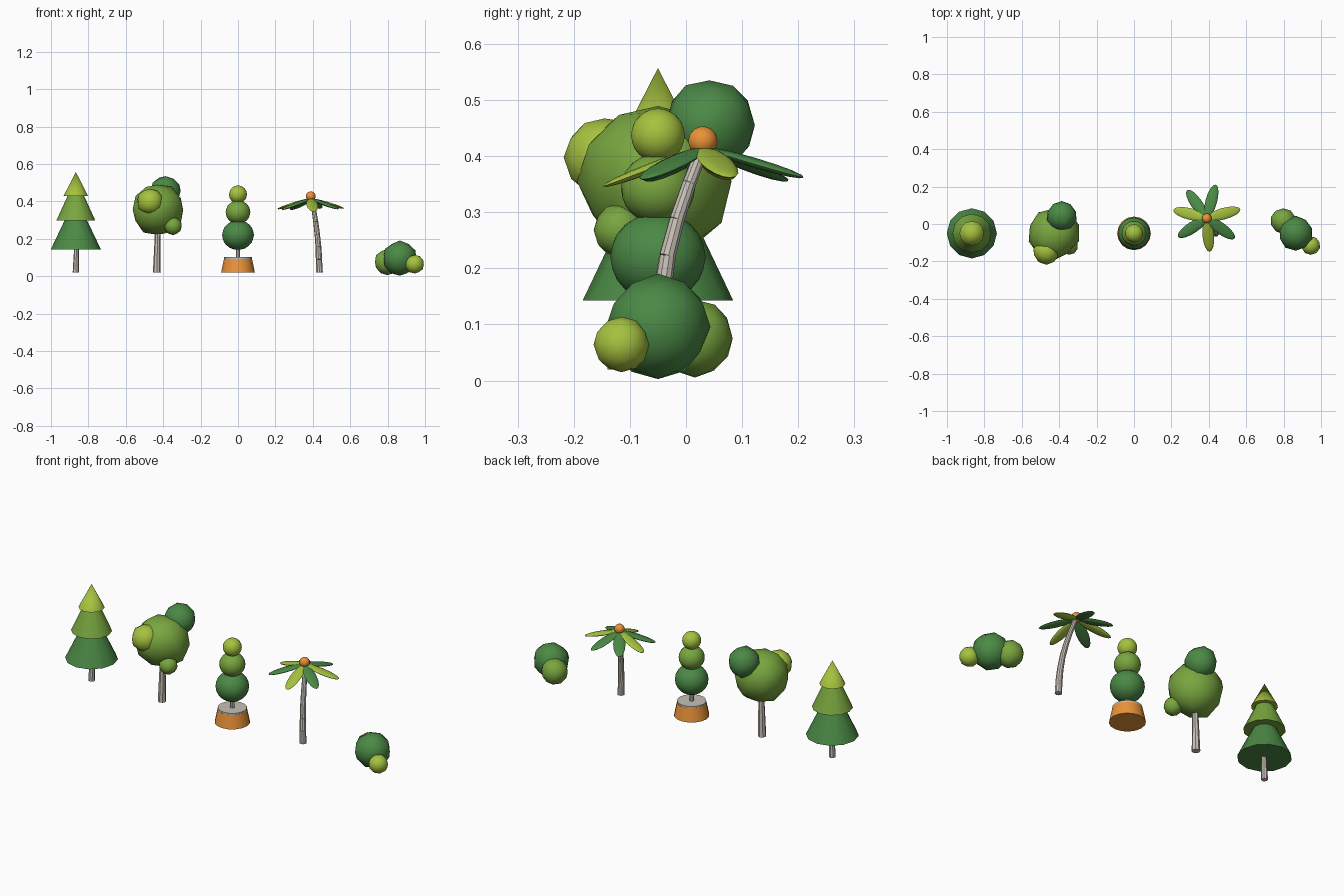
import bpy, random
from math import radians, sin, cos
from mathutils import Vector, Matrix

if "Cube" in bpy.data.objects:
    bpy.data.objects.remove(bpy.data.objects["Cube"])

random.seed(4)
Y = -0.05  # shared depth of the row


def material(name, rgb):
    m = bpy.data.materials.new(name)
    m.diffuse_color = (*rgb, 1)
    m.use_nodes = True
    m.node_tree.nodes["Principled BSDF"].inputs["Base Color"].default_value = m.diffuse_color
    return m


DARK = material("dark_green", (0.07, 0.25, 0.06))
MID = material("leaf_green", (0.19, 0.38, 0.05))
LIGHT = material("lime_green", (0.38, 0.54, 0.05))
ORANGE = material("orange", (0.82, 0.29, 0.04))
BARK = material("pale_bark", (0.58, 0.53, 0.48))


def finish(name, mat, angle=35):
    ob = bpy.context.object
    ob.name = name
    ob.data.materials.append(mat)
    bpy.ops.object.shade_smooth_by_angle(angle=radians(angle))
    return ob


def tube(name, p0, p1, r0, r1, mat, sides=12):
    """Tapered cylinder or cone from p0 to p1."""
    p0, p1 = Vector(p0), Vector(p1)
    d = p1 - p0
    bpy.ops.mesh.primitive_cone_add(vertices=sides, radius1=r0, radius2=r1, depth=d.length,
                                    location=(p0 + p1) / 2,
                                    rotation=d.to_track_quat('Z', 'Y').to_euler())
    return finish(name, mat)


def blob(name, loc, r, mat, jitter=0.0, squash=1.0):
    """Round clump of leaves, optionally lumpy."""
    bpy.ops.mesh.primitive_ico_sphere_add(subdivisions=3 if jitter == 0 else 2,
                                          radius=r, location=loc)
    for v in bpy.context.object.data.vertices:
        v.co *= 1 + random.uniform(-jitter, jitter)
        v.co.z *= squash
    return finish(name, mat)


# Pine tree
px = -0.867
tube("pine_trunk", (px, Y, 0.02), (px + 0.004, Y, 0.17), 0.017, 0.012, BARK, 8)
for i, (z0, z1, r0, r1, mat) in enumerate([(0.143, 0.33, 0.134, 0.045, DARK),
                                           (0.298, 0.46, 0.104, 0.030, MID),
                                           (0.428, 0.557, 0.066, 0.0, LIGHT)]):
    tube(f"pine_tier_{i + 1}", (px, Y, z0), (px, Y, z1), r0, r1, mat, 12)

# Leafy tree
tube("leafy_trunk", (-0.434, Y, 0.02), (-0.428, Y, 0.28), 0.021, 0.014, BARK, 8)
blob("leafy_crown", (-0.43, Y, 0.355), 0.138, MID, 0.06)
blob("leafy_back_clump", (-0.386, 0.042, 0.455), 0.081, DARK, 0.04)
blob("leafy_front_clump", (-0.468, -0.145, 0.398), 0.072, LIGHT, 0.04)
blob("leafy_low_clump", (-0.347, -0.118, 0.268), 0.047, MID, 0.03)

# Potted topiary
tube("pot", (0, Y, 0.02), (0, Y, 0.093), 0.09, 0.075, ORANGE, 16)
tube("pot_soil", (0, Y, 0.085), (0, Y, 0.102), 0.074, 0.074, BARK, 16)
tube("topiary_stem", (0, Y, 0.09), (0, Y, 0.2), 0.012, 0.012, BARK, 8)
blob("topiary_ball_low", (0, Y, 0.22), 0.085, DARK, squash=0.94)
blob("topiary_ball_middle", (0, Y, 0.342), 0.066, MID, squash=0.96)
blob("topiary_ball_top", (0, Y, 0.437), 0.048, LIGHT)

# Palm: leaning trunk built of stacked segments
path = [(0.436, -0.05, 0.02), (0.433, -0.049, 0.09), (0.430, -0.043, 0.155),
        (0.424, -0.033, 0.222), (0.416, -0.016, 0.287), (0.406, 0.006, 0.352),
        (0.395, 0.028, 0.41)]
for i in range(6):
    r = 0.0185 - 0.0012 * i
    tube(f"palm_trunk_{i + 1}", path[i], path[i + 1], r, r * 0.92, BARK, 10)

# Palm fronds: flattened ellipsoids drooping outward
hub = Vector((0.389, 0.031, 0.415))
fronds = [(15, LIGHT, 16), (75, DARK, 16), (125, DARK, 18), (166, LIGHT, 17),
          (213, DARK, 18), (275, LIGHT, 21), (324, DARK, 17)]
for i, (a, mat, droop) in enumerate(fronds):
    bpy.ops.mesh.primitive_uv_sphere_add(segments=12, ring_count=8, radius=1)
    ob = bpy.context.object
    ob.data.transform(Matrix.Rotation(radians(90), 4, 'Y'))
    ob.data.transform(Matrix.Diagonal((0.095, 0.031, 0.009, 1)))
    ob.data.transform(Matrix.Translation((0.098, 0, 0)))
    ob.matrix_world = (Matrix.Translation(hub) @ Matrix.Rotation(radians(a), 4, 'Z')
                       @ Matrix.Rotation(radians(droop), 4, 'Y'))
    finish(f"palm_frond_{i + 1}", mat)
blob("palm_fruit", (0.389, 0.03, 0.427), 0.026, ORANGE)

# Bush
blob("bush_main", (0.865, Y, 0.096), 0.092, DARK, 0.03)
blob("bush_back_clump", (0.798, 0.016, 0.075), 0.069, MID, 0.03)
blob("bush_front_clump", (0.945, -0.115, 0.064), 0.05, LIGHT, 0.02)
